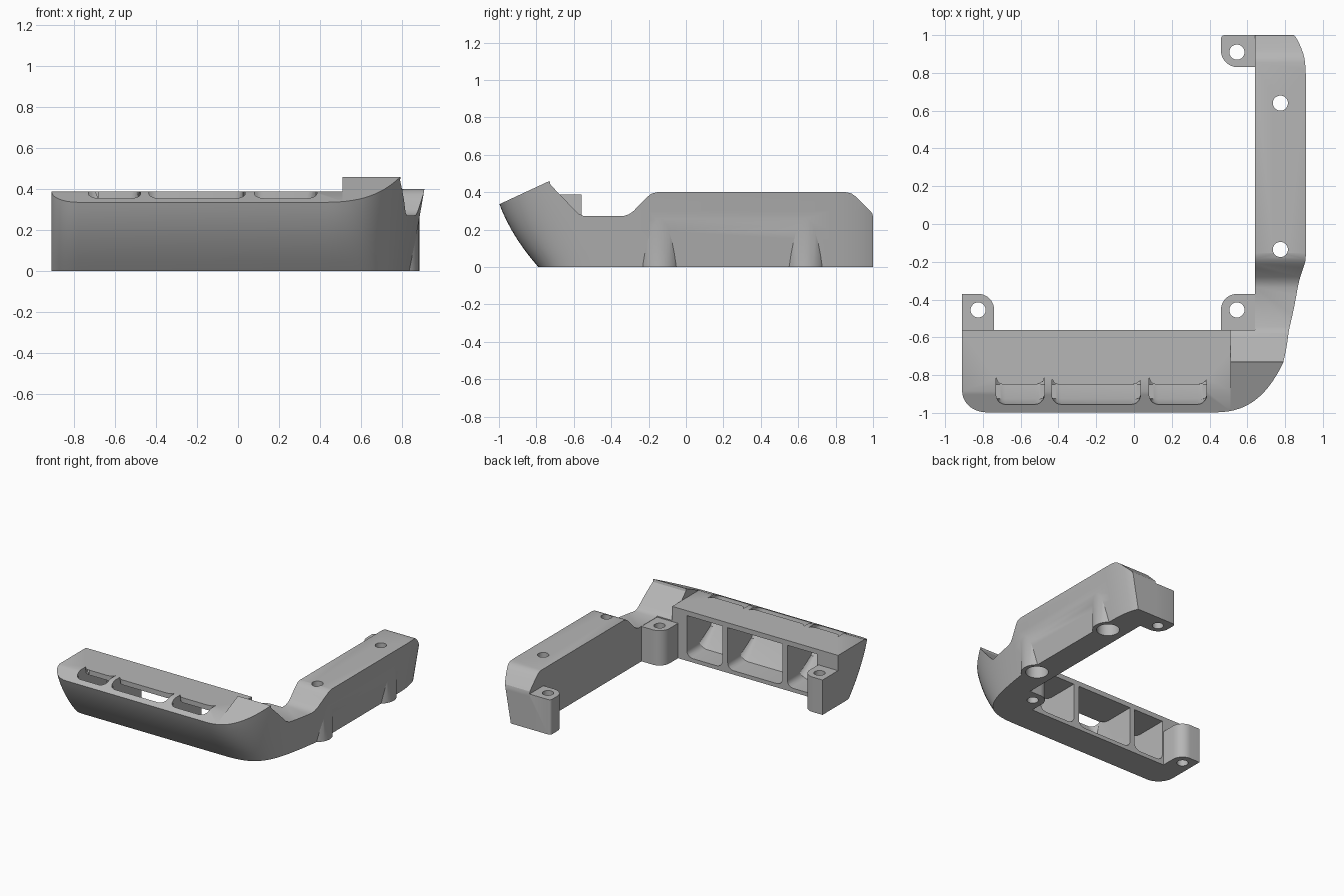
import bpy, bmesh, math
from mathutils import Vector

cube = bpy.data.objects.get("Cube")
if cube:
    bpy.data.objects.remove(cube)

grey = bpy.data.materials.new("plain_grey")
grey.use_nodes = True
grey.diffuse_color = (0.47, 0.47, 0.47, 1)
grey.node_tree.nodes["Principled BSDF"].inputs["Base Color"].default_value = (0.47, 0.47, 0.47, 1)


def make_object(name, bm):
    bmesh.ops.recalc_face_normals(bm, faces=bm.faces)
    mesh = bpy.data.meshes.new(name)
    bm.to_mesh(mesh)
    bm.free()
    mesh.materials.append(grey)
    obj = bpy.data.objects.new(name, mesh)
    bpy.context.collection.objects.link(obj)
    return obj


def loft(rings):
    """Closed solid through rings of equal point count."""
    bm = bmesh.new()
    loops = [[bm.verts.new(p) for p in ring] for ring in rings]
    n = len(loops[0])
    for a, b in zip(loops, loops[1:]):
        for i in range(n):
            j = (i + 1) % n
            bm.faces.new((a[i], a[j], b[j], b[i]))
    bm.faces.new(loops[0])
    bm.faces.new(loops[-1])
    return bm


def side_prism(profile, x0, x1):
    return loft([[(x, y, z) for y, z in profile] for x in (x0, x1)])


def plan_prism(outline, z0, z1):
    return loft([[(x, y, z) for x, y in outline] for z in (z0, z1)])


def arc(cx, cy, r, a0, a1, steps=10):
    angles = [math.radians(a0 + (a1 - a0) * i / steps) for i in range(steps + 1)]
    return [(cx + r * math.cos(a), cy + r * math.sin(a)) for a in angles]


def cylinder(name, x, y, r, z0, z1):
    return make_object(name, plan_prism(arc(x, y, r, 0, 360, 40)[:-1], z0, z1))


def combine(target, tool, operation):
    tool.hide_render = True
    mod = target.modifiers.new("combine", 'BOOLEAN')
    mod.operation = operation
    mod.solver = 'EXACT'
    mod.object = tool
    bpy.context.view_layer.objects.active = target
    bpy.ops.object.modifier_apply(modifier=mod.name)
    bpy.data.objects.remove(tool)


# Curved L-shaped body, lofted upward with a raked front and drafted side
def outline_at(z):
    front = -0.79 - 0.87 * z + 0.75 * z * z
    side = 0.84 + 0.175 * z
    pts = [(-0.91, -0.56)] + arc(-0.78, front + 0.13, 0.13, 180, 270)
    ctrl = [Vector(p) for p in ((0.43, front), (0.72, front), (side - 0.07, -0.7), (side, -0.2))]
    for i in range(25):
        t = i / 24
        s = 1 - t
        p = ctrl[0] * s**3 + ctrl[1] * 3 * s * s * t + ctrl[2] * 3 * s * t * t + ctrl[3] * t**3
        pts.append((p.x, p.y))
    for i in range(7):
        a = math.radians(i * 10)
        pts.append((side - 0.08 * (1 - math.cos(a)), 0.77 + 0.23 * math.sin(a) / math.sin(math.pi / 3)))
    pts += [(0.64, 1), (0.64, -0.56)]
    return [(x, y, z) for x, y in pts]


body = make_object("corner_bracket", loft([outline_at(i * 0.05) for i in range(11)]))

# Top shape of the front bar, then of the corner and side arm
bar_top = [(-1.2, 0.242), (-0.885, 0.388), (-0.4, 0.388), (-0.4, 0.8), (-1.2, 0.8)]
arm_top = [(-1.2, 0.242), (-0.73, 0.46), (-0.725, 0.44), (-0.6, 0.31), (-0.575, 0.285), (-0.545, 0.272),
           (-0.335, 0.272), (-0.305, 0.282), (-0.28, 0.3), (-0.21, 0.372), (-0.185, 0.392), (-0.155, 0.4),
           (0.855, 0.4), (0.885, 0.393), (0.91, 0.375), (0.98, 0.305), (0.995, 0.288), (1, 0.27),
           (1.2, 0.27), (1.2, 0.8), (-1.2, 0.8)]
combine(body, make_object("bar_top_cutter", side_prism(bar_top, -1.2, 0.51)), 'DIFFERENCE')
combine(body, make_object("arm_top_cutter", side_prism(arm_top, 0.51, 1.2)), 'DIFFERENCE')

# Mounting tabs, each with one rounded corner
tabs = [
    [(-0.91, -0.6), (-0.74, -0.6)] + arc(-0.825, -0.455, 0.085, 0, 90) + [(-0.91, -0.37)],
    [(0.46, -0.6), (0.7, -0.6), (0.7, -0.37)] + arc(0.545, -0.455, 0.085, 90, 180),
    [(0.7, 0.83), (0.7, 1)] + arc(0.48, 0.98, 0.02, 90, 180, 4) + arc(0.55, 0.92, 0.09, 180, 270),
]
for outline in tabs:
    combine(body, make_object("mounting_tab", plan_prism(outline, 0, 0.27)), 'UNION')

# Screw bosses bulging from the arm's outer side
for y in (-0.14, 0.64):
    combine(body, cylinder("screw_boss", 0.775, y, 0.11, 0, 0.26), 'UNION')

# Holes through tabs and arm, wider below in the arm
for x, y in ((-0.825, -0.455), (0.545, -0.455), (0.545, 0.91), (0.775, -0.135), (0.775, 0.64)):
    combine(body, cylinder("hole_cutter", x, y, 0.04, -0.1, 0.6), 'DIFFERENCE')
for y in (-0.135, 0.64):
    combine(body, cylinder("counterbore_cutter", 0.775, y, 0.08, -0.1, 0.24), 'DIFFERENCE')

# Three pockets open at the back and through slots in the top
pocket = [(-0.5, 0.03), (-0.74, 0.03), (-0.85, 0.16), (-0.925, 0.28), (-0.955, 0.345),
          (-0.955, 0.6), (-0.85, 0.6), (-0.85, 0.35), (-0.5, 0.35)]
for x0, x1 in ((-0.73, -0.475), (-0.435, 0.035), (0.08, 0.385)):
    bm = side_prism(pocket, x0, x1)
    rounded = []
    for e in bm.edges:
        a, b = (v.co for v in e.verts)
        mid = (a + b) / 2
        if abs(a.x - b.x) < 1e-4 and (mid.z < 0.1 or mid.y < -0.76) and mid.z < 0.55:
            rounded.append(e)
    bmesh.ops.bevel(bm, geom=rounded, offset=0.05, segments=5, profile=0.5, affect='EDGES')
    combine(body, make_object("pocket_cutter", bm), 'DIFFERENCE')

# Smooth curves with sharp edges kept
bpy.ops.object.select_all(action='DESELECT')
body.select_set(True)
bpy.context.view_layer.objects.active = body
bpy.ops.object.shade_smooth_by_angle(angle=math.radians(25))
